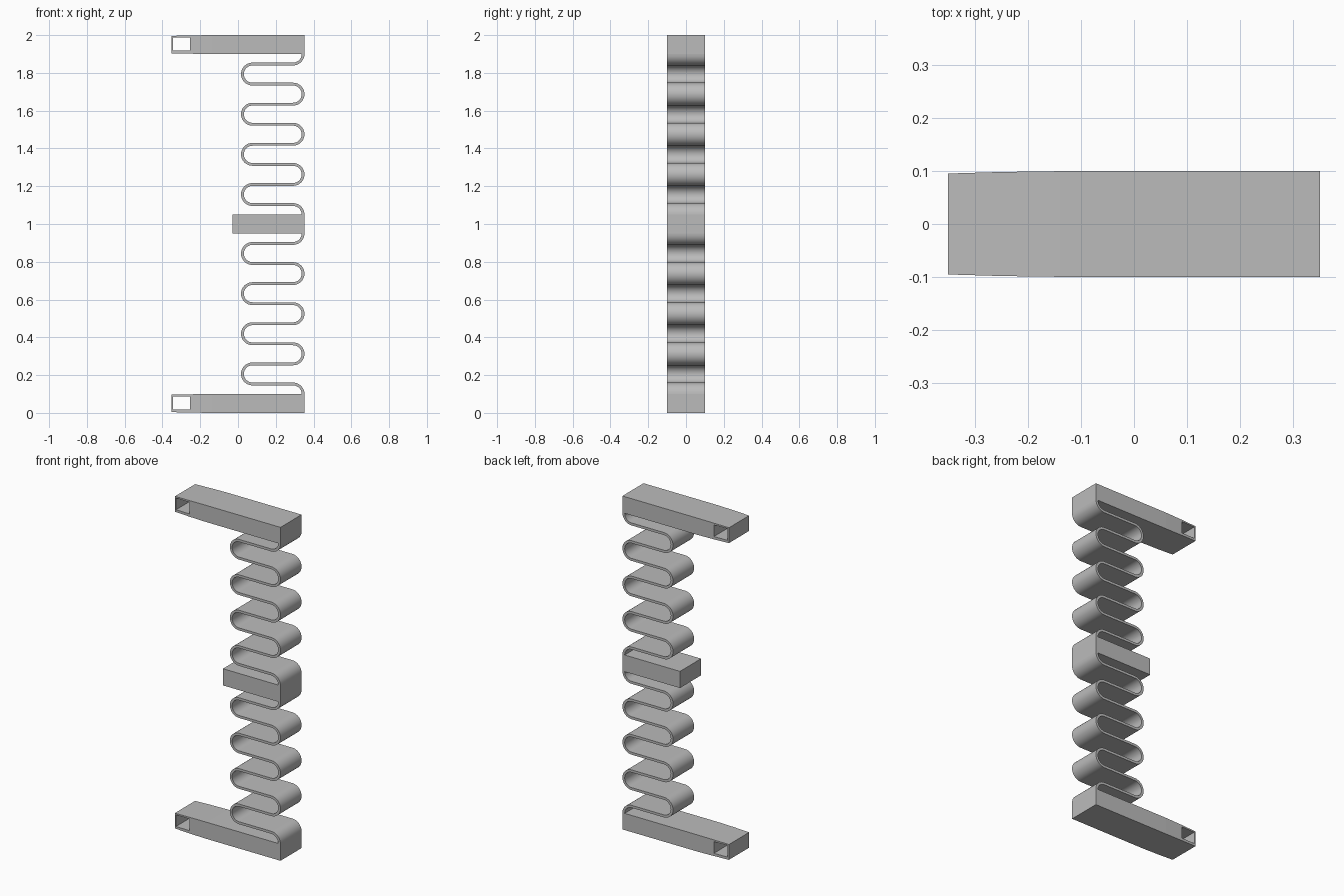
import bpy, bmesh, math

cube = bpy.data.objects.get("Cube")
if cube:
    bpy.data.objects.remove(cube)

HALF = 0.352          # half length of the arms
WIDE = 0.1            # half depth of every part
THICK = 0.015         # spring strip thickness

grey = bpy.data.materials.new("plain grey")
grey.use_nodes = True
colour = (0.5, 0.5, 0.5, 1)
grey.diffuse_color = colour
grey.node_tree.nodes["Principled BSDF"].inputs["Base Color"].default_value = colour


def finish(name, bm):
    bmesh.ops.recalc_face_normals(bm, faces=bm.faces)
    mesh = bpy.data.meshes.new(name)
    bm.to_mesh(mesh)
    bm.free()
    mesh.materials.append(grey)
    obj = bpy.data.objects.new(name, mesh)
    bpy.context.collection.objects.link(obj)
    return obj


def loft(name, sections, z):
    """Bar along x through (x, half depth, half height) sections."""
    bm = bmesh.new()
    rings = [[bm.verts.new((x, sy * dy, z + sz * dz))
              for sy, sz in ((-1, -1), (1, -1), (1, 1), (-1, 1))]
             for x, dy, dz in sections]
    for a, b in zip(rings, rings[1:]):
        for i in range(4):
            j = (i + 1) % 4
            bm.faces.new((a[i], a[j], b[j], b[i]))
    bm.faces.new(rings[0])
    bm.faces.new(rings[-1])
    return finish(name, bm)


def arm(name, z):
    """Slightly tapered arm with a rectangular slot through its tip."""
    obj = loft(name, [(-HALF, 0.0955, 0.046), (-0.25, 0.0985, 0.0485),
                      (-0.14, WIDE, 0.05), (HALF, WIDE, 0.05)], z)
    cutter = loft(name + "_slot_cutter",
                  [(-0.344, 0.2, 0.035), (-0.254, 0.2, 0.035)], z + 0.003)
    cutter.hide_render = True
    cutter.hide_viewport = True
    cut = obj.modifiers.new("slot", 'BOOLEAN')
    cut.operation = 'DIFFERENCE'
    cut.solver = 'EXACT'
    cut.object = cutter


def spring(name, z0, z1, runs=8, steps=16):
    """Serpentine strip: a quarter bend, alternating half bends, a quarter bend."""
    pitch = (z1 - z0) / runs
    r = pitch / 2
    right = HALF - THICK / 2 - r
    left = 0.016 + THICK / 2 + r
    path = []                     # (centre x, centre z, angle)

    def bend(cx, cz, start, end):
        n = max(2, round(steps * abs(end - start) / math.pi))
        path.extend((cx, cz, start + (end - start) * i / n) for i in range(n + 1))

    bend(right, z0, 0, math.pi / 2)
    for k in range(1, runs):
        if k % 2:
            bend(left, z0 + k * pitch, -math.pi / 2, -1.5 * math.pi)
        else:
            bend(right, z0 + k * pitch, -math.pi / 2, math.pi / 2)
    bend(right, z1, -math.pi / 2, 0)

    bm = bmesh.new()
    rings = []
    for cx, cz, a in path:
        side = 1 if cx == right else -1      # keep the strip's two faces consistent
        ring = []
        for y, off in ((-WIDE, -1), (WIDE, -1), (WIDE, 1), (-WIDE, 1)):
            rad = r + side * off * THICK / 2
            ring.append(bm.verts.new((cx + rad * math.cos(a), y, cz + rad * math.sin(a))))
        rings.append(ring)
    for a, b in zip(rings, rings[1:]):
        for i in range(4):
            j = (i + 1) % 4
            bm.faces.new((a[i], a[j], b[j], b[i]))
    bm.faces.new(rings[0])
    bm.faces.new(rings[-1])
    obj = finish(name, bm)
    bpy.ops.object.select_all(action='DESELECT')
    obj.select_set(True)
    bpy.context.view_layer.objects.active = obj
    bpy.ops.object.shade_smooth_by_angle(angle=math.radians(35))


# End arms, centre block and the two springs between them
arm("lower_arm", 0.05)
arm("upper_arm", 1.95)
loft("centre_block", [(-0.03, WIDE, 0.05), (HALF, WIDE, 0.05)], 1.0)
spring("lower_spring", 0.1, 0.95)
spring("upper_spring", 1.05, 1.9)
